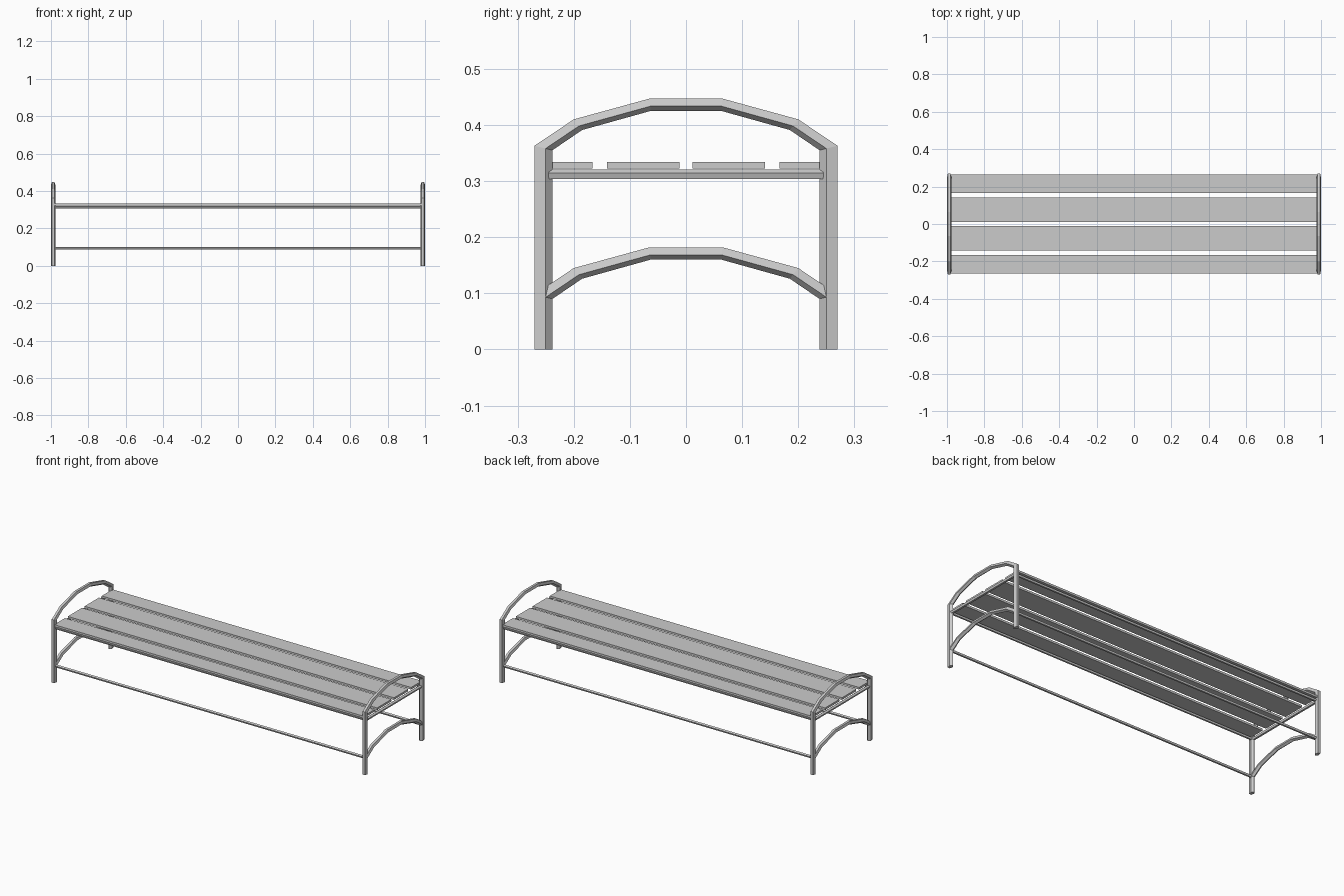
import bpy
import bmesh
from mathutils import Vector

cube = bpy.data.objects.get("Cube")
if cube:
    bpy.data.objects.remove(cube)

grey = bpy.data.materials.new("plain_grey")
grey.use_nodes = True
colour = (0.6, 0.6, 0.6, 1)
grey.diffuse_color = colour
grey.node_tree.nodes["Principled BSDF"].inputs["Base Color"].default_value = colour

END_X = 0.988
# Five-sided tube section: (sideways offset, share of the way from outer to inner edge)
SECTION = [(-0.007, 0), (0.007, 0), (0.0116, 0.62), (0, 1), (-0.0116, 0.62)]
# Half arch as (outer y, outer z, inner y, inner z), from the leg to the crown
ARCH = [(0.27, 0.363, 0.238, 0.355), (0.2, 0.41, 0.185, 0.391), (0.065, 0.447, 0.063, 0.425)]


def finish(name, bm):
    bmesh.ops.recalc_face_normals(bm, faces=bm.faces)
    mesh = bpy.data.meshes.new(name)
    bm.to_mesh(mesh)
    bm.free()
    mesh.materials.append(grey)
    obj = bpy.data.objects.new(name, mesh)
    bpy.context.collection.objects.link(obj)
    return obj


def skin(name, rings):
    """Join matching rings of points into a capped tube."""
    bm = bmesh.new()
    loops = [[bm.verts.new(p) for p in ring] for ring in rings]
    n = len(loops[0])
    for a, b in zip(loops, loops[1:]):
        for i in range(n):
            j = (i + 1) % n
            bm.faces.new((a[i], a[j], b[j], b[i]))
    bm.faces.new(loops[0])
    bm.faces.new(loops[-1])
    return finish(name, bm)


def arch_tube(name, x, half, drop=0):
    path = half + [(-a, b, -c, d) for a, b, c, d in reversed(half)]
    rings = []
    for oy, oz, iy, iz in path:
        rings.append([(x + dx, oy + t * (iy - oy), oz + t * (iz - oz) - drop)
                      for dx, t in SECTION])
    skin(name, rings)


def rail(name, start, end, radius):
    """Straight five-sided bar with a flat underside."""
    start, end = Vector(start), Vector(end)
    side = (end - start).normalized().cross(Vector((0, 0, 1)))
    ring = [side * (dx / 0.0116 * radius) + Vector((0, 0, (t - 0.5) * radius * 1.9))
            for dx, t in SECTION]
    skin(name, [[p + r for r in ring] for p in (start, end)])


def slat(name, y0, y1):
    bm = bmesh.new()
    bmesh.ops.create_cube(bm, size=1)
    bmesh.ops.scale(bm, vec=(1.966, y1 - y0, 0.012), verts=bm.verts)
    bmesh.ops.translate(bm, vec=(0, (y0 + y1) / 2, 0.328), verts=bm.verts)
    finish(name, bm)


# End frames: legs with the arm arch, lower arch, and seat cross rail
for label, s in (("left", 1), ("right", -1)):
    x = s * END_X
    arch_tube(label + "_leg_frame", x, [(0.27, 0, 0.238, 0)] + ARCH)
    arch_tube(label + "_lower_arch", x, ARCH, drop=0.265)
    rail(label + "_seat_cross_rail", (x, -0.245, 0.312), (x, 0.245, 0.312), 0.009)

# Long rails under the seat and near the ground, and the seat slats
for label, s in (("front", -1), ("back", 1)):
    y = s * 0.252
    rail(label + "_seat_rail", (-END_X, y, 0.313), (END_X, y, 0.313), 0.008)
    rail(label + "_lower_rail", (-END_X, y, 0.094), (END_X, y, 0.094), 0.008)
    slat(label + "_outer_slat", *sorted((s * 0.167, s * 0.265)))
    slat(label + "_inner_slat", *sorted((s * 0.012, s * 0.141)))
